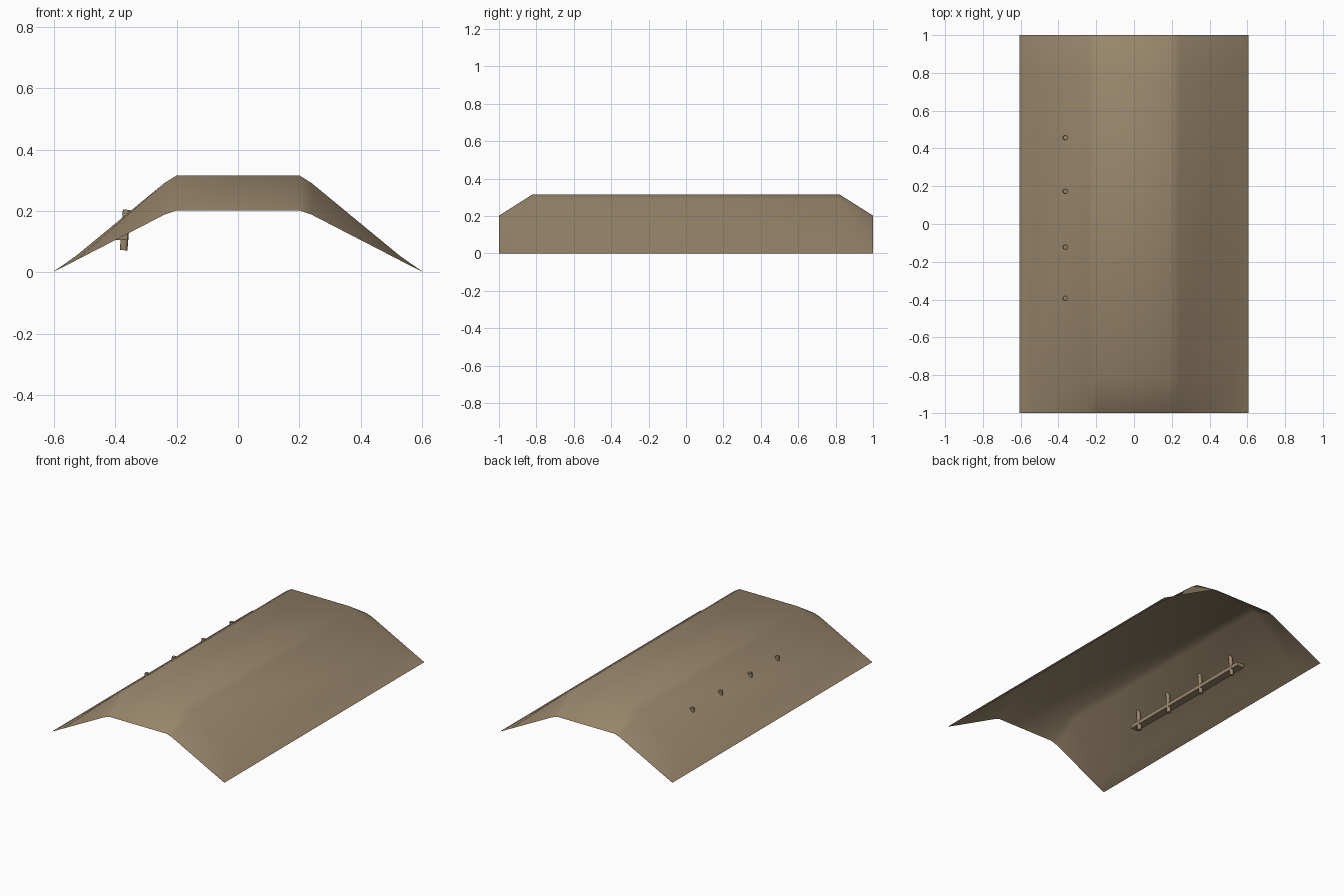
import bpy
import bmesh
from mathutils import Vector

cube = bpy.data.objects.get("Cube")
if cube:
    bpy.data.objects.remove(cube, do_unlink=True)

tan = bpy.data.materials.new("tan_canvas")
tan.use_nodes = True
tan.diffuse_color = (0.31, 0.235, 0.145, 1)
bsdf = next(n for n in tan.node_tree.nodes if n.type == 'BSDF_PRINCIPLED')
bsdf.inputs["Base Color"].default_value = tan.diffuse_color
bsdf.inputs["Roughness"].default_value = 0.9


def make_object(name, bm, smooth):
    bmesh.ops.recalc_face_normals(bm, faces=bm.faces)
    mesh = bpy.data.meshes.new(name)
    bm.to_mesh(mesh)
    bm.free()
    mesh.materials.append(tan)
    for poly in mesh.polygons:
        poly.use_smooth = smooth
    obj = bpy.data.objects.new(name, mesh)
    bpy.context.collection.objects.link(obj)
    return obj


# Canvas sheet: half profile as (x, middle height, end height), mirrored
half = [(0.605, 0.0, 0.0), (0.53, 0.052, 0.038), (0.24, 0.291, 0.188), (0.2, 0.316, 0.202)]
profile = [(-x, mid, end) for x, mid, end in half]
profile += [(x, mid, end) for x, mid, end in reversed(half)]
stations = [(-1, True), (-0.82, False), (0.82, False), (1, True)]

bm = bmesh.new()
rows = [[bm.verts.new((x, y, end if is_end else mid)) for x, mid, end in profile]
        for y, is_end in stations]
for a, b in zip(rows, rows[1:]):
    for i in range(len(a) - 1):
        bm.faces.new((a[i], a[i + 1], b[i + 1], b[i]))
bm.normal_update()
sheet = make_object("canvas_sheet", bm, True)
# The open sheet must face upward
if sum(p.normal.z for p in sheet.data.polygons) < 0:
    sheet.data.flip_normals()

# Wooden rail under the slope
bm = bmesh.new()
bmesh.ops.create_cube(bm, size=1)
for v in bm.verts:
    v.co = Vector((v.co.x * 0.05, v.co.y * 0.98, v.co.z * 0.025)) + Vector((-0.385, 0.035, 0.118))
make_object("rail", bm, False)

# Leaning pegs that pass through the sheet
foot, tip = Vector((-0.373, 0, 0.072)), Vector((-0.363, 0, 0.204))
lean = (tip - foot).to_track_quat('Z', 'Y')
for n, y in enumerate((-0.393, -0.122, 0.174, 0.457), 1):
    bm = bmesh.new()
    bmesh.ops.create_cone(bm, cap_ends=True, segments=10, radius1=0.0125,
                          radius2=0.0125, depth=(tip - foot).length)
    peg = make_object(f"peg_{n}", bm, False)
    peg.rotation_mode = 'QUATERNION'
    peg.rotation_quaternion = lean
    peg.location = (foot + tip) / 2 + Vector((0, y, 0))
    for poly in peg.data.polygons:
        poly.use_smooth = len(poly.vertices) == 4
    for edge in peg.data.edges:
        za, zb = (peg.data.vertices[i].co.z for i in edge.vertices)
        edge.use_edge_sharp = abs(za - zb) < 0.001
